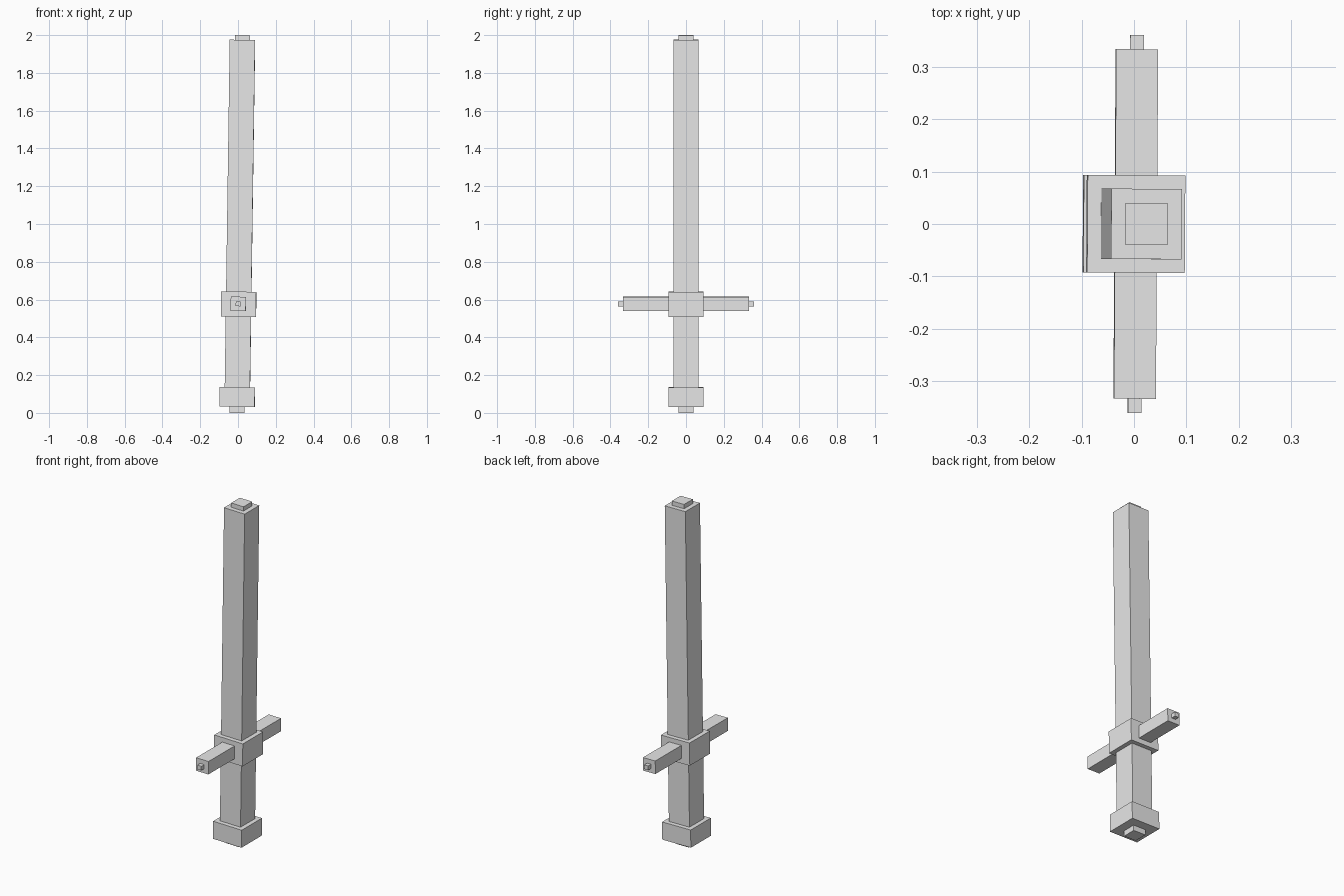
import bpy
from mathutils import Matrix, Vector

cube = bpy.data.objects.get("Cube")
if cube:
    bpy.data.objects.remove(cube, do_unlink=True)

# Single plain colour
grey = bpy.data.materials.new("light grey")
grey.use_nodes = True
colour = (0.8, 0.8, 0.8, 1)
grey.diffuse_color = colour
grey.node_tree.nodes["Principled BSDF"].inputs["Base Color"].default_value = colour

# The whole sword leans slightly to its left and is turned a little about z
LEAN = (Matrix.Translation((-0.005, 0, 0))
        @ Matrix.Rotation(0.0145, 4, 'Y')
        @ Matrix.Rotation(-0.0065, 4, 'Z'))


def box(name, half_x, y_range, z_range):
    """Flat-sided block between the given y and z limits, centred on x."""
    (y0, y1), (z0, z1) = y_range, z_range
    bpy.ops.mesh.primitive_cube_add(size=1)
    ob = bpy.context.object
    ob.name = name
    centre = Vector((0, (y0 + y1) / 2, (z0 + z1) / 2))
    size = Matrix.Diagonal((2 * half_x, y1 - y0, z1 - z0, 1))
    ob.data.transform(LEAN @ Matrix.Translation(centre) @ size)
    ob.data.materials.append(grey)
    return ob


# Square blocks stacked along the sword: name, half width, bottom, top
for name, half, z0, z1 in [
    ("pommel_cap", 0.04, 0.0, 0.032),
    ("pommel", 0.093, 0.032, 0.135),
    ("grip", 0.067, 0.135, 0.51),
    ("guard_block", 0.093, 0.51, 0.642),
    ("blade", 0.067, 0.642, 1.975),
    ("blade_tip", 0.04, 1.975, 2.0),
]:
    box(name, half, (-half, half), (z0, z1))

# Crossguard arms with small end studs, front and back
for side, sign in (("front", -1), ("back", 1)):
    for part, half, inner, outer in (("arm", 0.04, 0.093, 0.333),
                                     ("stud", 0.013, 0.333, 0.36)):
        y_range = sorted((sign * inner, sign * outer))
        box(f"{side}_guard_{part}", half, y_range, (0.577 - half * 0.95, 0.577 + half * 0.95))
